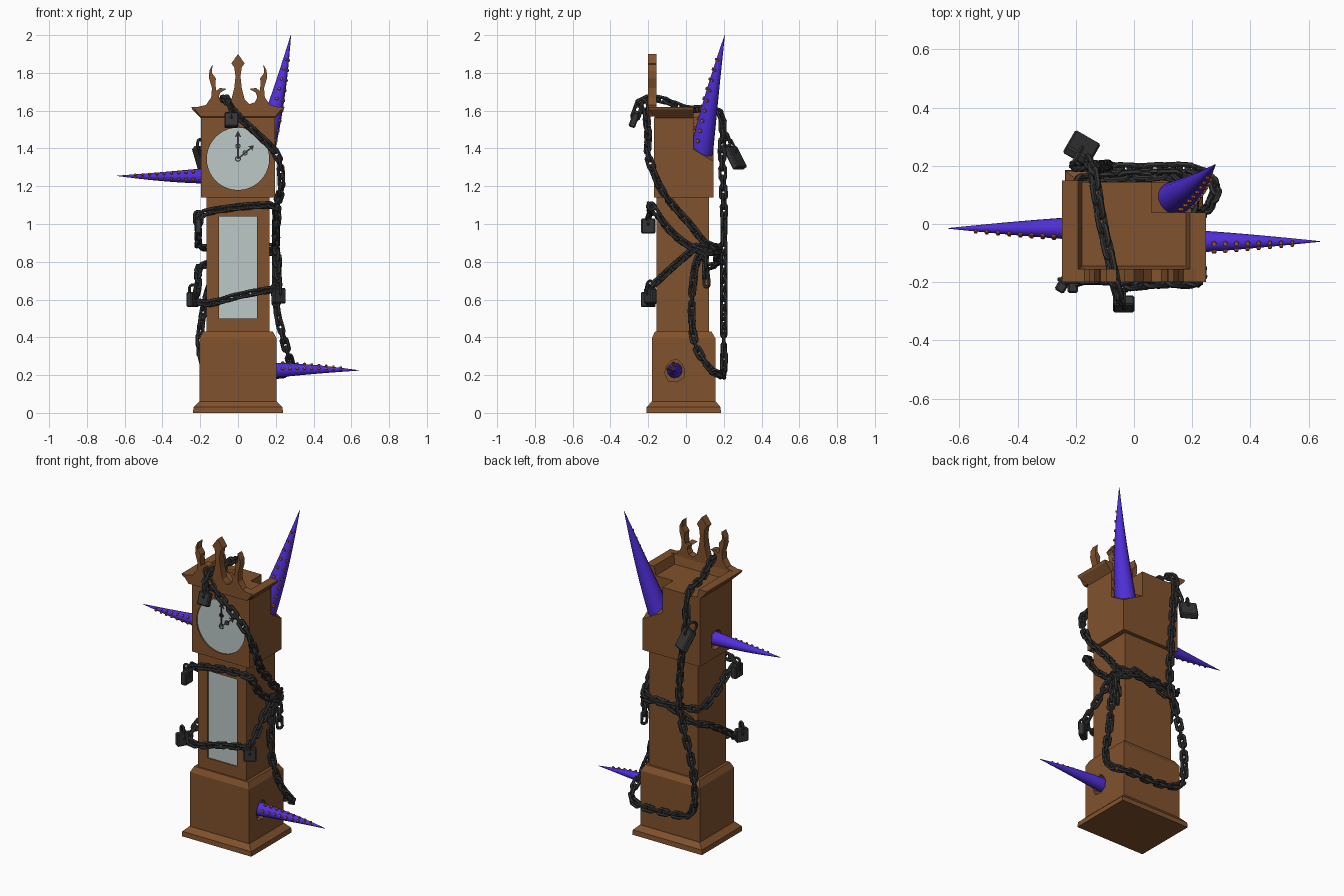
import bpy, bmesh, math, random
from mathutils import Vector, Matrix

random.seed(4)
if "Cube" in bpy.data.objects:
    bpy.data.objects.remove(bpy.data.objects["Cube"])


def material(name, rgb):
    m = bpy.data.materials.new(name)
    m.use_nodes = True
    m.diffuse_color = (*rgb, 1)
    m.node_tree.nodes["Principled BSDF"].inputs["Base Color"].default_value = (*rgb, 1)
    return m


WOOD = material("brown wood", (0.22, 0.085, 0.026))
GLASS = material("pale glass", (0.5, 0.58, 0.57))
IRON = material("dark iron", (0.035, 0.035, 0.035))
PURPLE = material("purple skin", (0.08, 0.028, 0.7))
ORANGE = material("orange sucker", (0.42, 0.12, 0.025))


def finish(name, bm, mat, smooth=False):
    bmesh.ops.recalc_face_normals(bm, faces=bm.faces)
    mesh = bpy.data.meshes.new(name)
    bm.to_mesh(mesh)
    bm.free()
    mesh.materials.append(mat)
    ob = bpy.data.objects.new(name, mesh)
    bpy.context.collection.objects.link(ob)
    if smooth:
        bpy.ops.object.select_all(action='DESELECT')
        ob.select_set(True)
        bpy.context.view_layer.objects.active = ob
        bpy.ops.object.shade_smooth_by_angle(angle=math.radians(50))
    return ob


def skin(bm, rings, closed=False):
    """Bridge point rings; cap the ends unless the sweep is closed."""
    vs = [[bm.verts.new(p) for p in ring] for ring in rings]
    n = len(vs[0])
    for i in range(len(vs) if closed else len(vs) - 1):
        a, b = vs[i], vs[(i + 1) % len(vs)]
        for j in range(n):
            bm.faces.new((a[j], a[(j + 1) % n], b[(j + 1) % n], b[j]))
    if not closed:
        bm.faces.new(vs[0][::-1])
        bm.faces.new(vs[-1])


def loft(name, rings, mat, smooth=False):
    bm = bmesh.new()
    skin(bm, rings)
    return finish(name, bm, mat, smooth)


def rect(hx, y0, y1, z):
    return [(-hx, y0, z), (hx, y0, z), (hx, y1, z), (-hx, y1, z)]


def cut(ob, cutter):
    """Subtract the cutter and discard it."""
    mod = ob.modifiers.new("cut", 'BOOLEAN')
    mod.operation, mod.solver, mod.object = 'DIFFERENCE', 'EXACT', cutter
    bpy.context.view_layer.objects.active = ob
    bpy.ops.object.modifier_apply(modifier=mod.name)


def plate(name, outline, y0, y1, mat):
    """Extrude an x-z outline along y."""
    return loft(name, [[(x, y, z) for x, z in outline] for y in (y0, y1)], mat)


# Case: foot, base, trunk and hood
loft("foot", [rect(.238, -.21, .185, 0), rect(.236, -.208, .183, .03), rect(.205, -.182, .158, .06)], WOOD)
base = loft("base", [rect(.203, -.18, .155, .06), rect(.203, -.18, .155, .395), rect(.185, -.165, .135, .43)], WOOD)
trunk = loft("trunk", [rect(.167, -.155, .122, .42), rect(.167, -.155, .122, 1.15)], WOOD)
hood = loft("hood", [rect(.197, -.17, .145, 1.14), rect(.197, -.17, .145, 1.565)], WOOD)

# Cornice around three sides of the hood
cornice_profile = [(0, 1.56), (.045, 1.605), (.05, 1.62), (-.005, 1.62), (-.02, 1.56)]
corners = [(-1, None), (-1, -.16), (1, -.16), (1, None)]
cornice = loft("cornice", [[(s * (.197 + o), .15 if y is None else y - o * .8, z)
                            for o, z in cornice_profile] for s, y in corners], WOOD)

# Broken rear corner where the big tentacle bursts out
for target in (hood, cornice):
    foot = [(.06, .04), (.4, .04), (.4, .4), (.06, .4)]
    breaker = loft("corner_cutter", [[(x, y, 1.33 + .6 * (.145 - y) + .55 * (.2 - x)) for x, y in foot],
                                     [(x, y, 1.8) for x, y in foot]], WOOD)
    cut(target, breaker)
    bpy.data.objects.remove(breaker)

# Recessed dial and trunk window
circle = [(.165 * math.cos(a * math.tau / 40), 1.345 + .165 * math.sin(a * math.tau / 40)) for a in range(40)]
window = [(-.1, .5), (.1, .5), (.1, 1.04), (-.1, 1.04)]
for name, shape, target, y in (("dial", circle, hood, -.17), ("window", window, trunk, -.155)):
    cutter = plate(name + "_cutter", shape, y - .05, y + .015, GLASS)
    cut(target, cutter)
    bpy.data.objects.remove(cutter)
    plate(name, shape, y + .008, y + .0155, GLASS)

# Ragged side holes
for target, x, y, z in ((base, .203, -.06, .23), (hood, -.197, -.02, 1.255)):
    ragged = []
    for k in range(9):
        r, a = random.uniform(.045, .072), k * math.tau / 9
        ragged.append((y + r * math.cos(a), z + r * math.sin(a)))
    cutter = loft("hole_cutter", [[(x + d, p, q) for p, q in ragged] for d in (-.03, .03)], WOOD)
    cut(target, cutter)
    bpy.data.objects.remove(cutter)

# Fretwork crest with spear finial and side flames
half = [(.035, 1.85), (.02, 1.83), (.013, 1.78), (.02, 1.72), (.035, 1.66), (.06, 1.635), (.09, 1.645),
        (.102, 1.67), (.095, 1.695), (.06, 1.715), (.095, 1.72), (.115, 1.705), (.12, 1.74), (.117, 1.77),
        (.138, 1.8), (.135, 1.845), (.152, 1.81), (.153, 1.77), (.138, 1.72), (.142, 1.67), (.17, 1.63),
        (.235, 1.615), (.2, 1.57)]
plate("crest", [(0, 1.9)] + half + [(-x, z) for x, z in reversed(half)], -.2, -.155, WOOD)

# Clock hands with arrow tips and rings
for name, angle, size in (("minute_hand", 0, .15), ("hour_hand", 50, .11)):
    side = [(.004, 0), (.004, .8), (.018, .76)]
    outline = [(x, t * size) for x, t in side] + [(0, size)] + [(-x, t * size) for x, t in reversed(side)]
    turn = Matrix.Translation((0, 0, 1.345)) @ Matrix.Rotation(math.radians(angle), 4, 'Y')
    bm = bmesh.new()
    skin(bm, [[(x, y, z) for x, z in outline] for y in (-.165, -.161)])
    for t, r in ((0, .016), (.45, .014)):
        skin(bm, [[(q * math.cos(a), y, t * size + q * math.sin(a)) for q, y in
                   ((r, -.166), (r - .006, -.166), (r - .006, -.161), (r, -.161))]
                  for a in (k * math.tau / 12 for k in range(12))], True)
    bm.transform(turn)
    finish(name, bm, IRON)


# Tentacles with two rows of suckers
def tentacle(name, start, tip, bend, radius, facing):
    start, tip, bend = Vector(start), Vector(tip), Vector(bend)
    axis = (tip - start).normalized()
    up = Vector(facing)
    up = (up - axis * up.dot(axis)).normalized()
    out = axis.cross(up)

    def frame(t):
        return start.lerp(tip, t) + bend * math.sin(math.pi * t), radius * (1 - t ** 1.25) + .001

    def around(a):
        return up * math.cos(a) + out * math.sin(a)

    rings = []
    for i in range(13):
        c, r = frame(i / 12)
        rings.append([c + around(k * math.tau / 16) * r for k in range(16)])
    loft(name, rings, PURPLE, True)
    bm = bmesh.new()
    for i in range(9):
        c, r = frame(.16 + i * .08)
        for a in (-.55, .55):
            d = around(a)
            spot = Matrix.Translation(c + d * r) @ d.to_track_quat('Z', 'Y').to_matrix().to_4x4()
            s = .006 + r * .12
            bmesh.ops.create_cone(bm, cap_ends=True, segments=8, radius1=s, radius2=s * .75, depth=.014, matrix=spot)
    finish(name + "_suckers", bm, ORANGE)


tentacle("top_tentacle", (.12, .075, 1.34), (.28, .205, 2), (.01, -.005, 0), .062, (.45, -.9, 0))
tentacle("right_tentacle", (-.16, -.015, 1.255), (-.64, -.015, 1.255), (0, 0, -.004), .04, (0, -1, .1))
tentacle("left_tentacle", (.16, -.06, .225), (.64, -.06, .225), (0, 0, .005), .04, (0, -.7, .7))


# Chains: oval links placed along a smooth path
def add_link(bm, matrix, half_len=.021, r=.016, wire=.0095):
    rings = []
    for i in range(12):
        a = (i + .5) * math.tau / 12
        d = Vector((math.cos(a), math.sin(a), 0))
        c = d * r + Vector((math.copysign(half_len, d.x), 0, 0))
        rings.append([matrix @ (c + (d * math.cos(b) + Vector((0, 0, math.sin(b)))) * wire)
                      for b in (k * math.tau / 6 for k in range(6))])
    skin(bm, rings, True)


def chain(name, points, step=.05):
    p = [Vector(q) for q in points]
    p = [p[0] * 2 - p[1]] + p + [p[-1] * 2 - p[-2]]
    path = []
    for a, b, c, d in zip(p, p[1:], p[2:], p[3:]):
        for k in range(30):
            t = k / 30
            path.append(.5 * (2 * b + (c - a) * t + (2 * a - 5 * b + 4 * c - d) * t * t
                              + (3 * b - a - 3 * c + d) * t ** 3))
    stops, run = [path[0]], 0
    for a, b in zip(path, path[1:]):
        run += (b - a).length
        if run >= step:
            stops.append(b)
            run -= step
    bm = bmesh.new()
    for i, (a, b) in enumerate(zip(stops, stops[1:])):
        turn = (b - a).to_track_quat('X', 'Z').to_matrix().to_4x4()
        roll = Matrix.Rotation(math.radians(40 + 90 * (i % 2)), 4, 'X')
        add_link(bm, Matrix.Translation((a + b) / 2) @ turn @ roll)
    finish(name, bm, IRON, True)


chain("back_chain", [(-.04, -.26, 1.6), (-.06, -.23, 1.66), (-.08, -.13, 1.66), (-.11, 0, 1.61), (-.13, .12, 1.61),
                     (-.14, .19, 1.57), (-.13, .19, 1.4), (-.1, .2, 1.1), (-.1, .2, .85), (-.17, .2, .6),
                     (-.2, .2, .4), (-.17, .2, .24), (0, .19, .2), (.2, .19, .2), (.28, .13, .23), (.25, .05, .36),
                     (.205, .03, .55), (.2, .05, .78), (.2, .1, .88)])
chain("diagonal_chain", [(-.05, -.22, 1.64), (0, -.21, 1.57), (.12, -.2, 1.46), (.21, -.2, 1.36), (.23, -.14, 1.2),
                         (.205, -.07, 1.1), (.2, .02, 1), (.2, .11, .89), (.15, .17, .88), (0, .16, .85),
                         (-.16, .16, .79), (-.21, .08, .76), (-.21, -.05, .68), (-.22, -.17, .6), (-.15, -.19, .58),
                         (0, -.19, .62), (.15, -.19, .65), (.21, -.18, .67), (.205, -.05, .79), (.2, .08, .89),
                         (.21, .1, .8), (.21, .11, .66)])
chain("upper_chain", [(-.21, -.2, 1.03), (-.18, -.19, 1.06), (0, -.185, 1.09), (.17, -.19, 1.1), (.21, -.17, 1.08),
                      (.2, -.08, .96), (.2, .04, .87), (.2, .13, .85), (.1, .17, .86), (-.1, .16, .87),
                      (-.2, .14, .88), (-.21, .02, .93), (-.21, -.16, 1.05)])
chain("lock_strand", [(-.14, .19, 1.52), (-.16, .22, 1.42)])


# Padlocks
def padlock(name, loc, tilt, turn, w=.075, h=.08):
    bm = bmesh.new()
    bmesh.ops.create_cube(bm, size=1, matrix=Matrix.Diagonal((w, .036, h, 1)))
    bmesh.ops.bevel(bm, geom=bm.edges[:], offset=.006, segments=1, affect='EDGES')
    stand = Matrix.Translation((0, 0, h / 2)) @ Matrix.Rotation(math.pi / 2, 4, 'Y') @ Matrix.Rotation(math.pi / 2, 4, 'X')
    add_link(bm, stand @ Matrix.Rotation(math.pi / 2, 4, 'X'), .018, w * .27, .008)
    bm.transform(Matrix.Translation(loc) @ Matrix.Rotation(math.radians(turn), 4, 'Z')
                 @ Matrix.Rotation(math.radians(tilt), 4, 'X'))
    finish(name, bm, IRON)


padlock("front_padlock", (-.035, -.275, 1.55), -20, 0)
padlock("back_padlock", (-.18, .26, 1.35), 30, -30, .1, .13)
padlock("upper_padlock", (-.21, -.2, .99), 0, 90)
padlock("lower_padlock", (-.24, -.2, .6), 0, 60)
padlock("side_padlock", (.215, -.19, .62), 0, 35)
